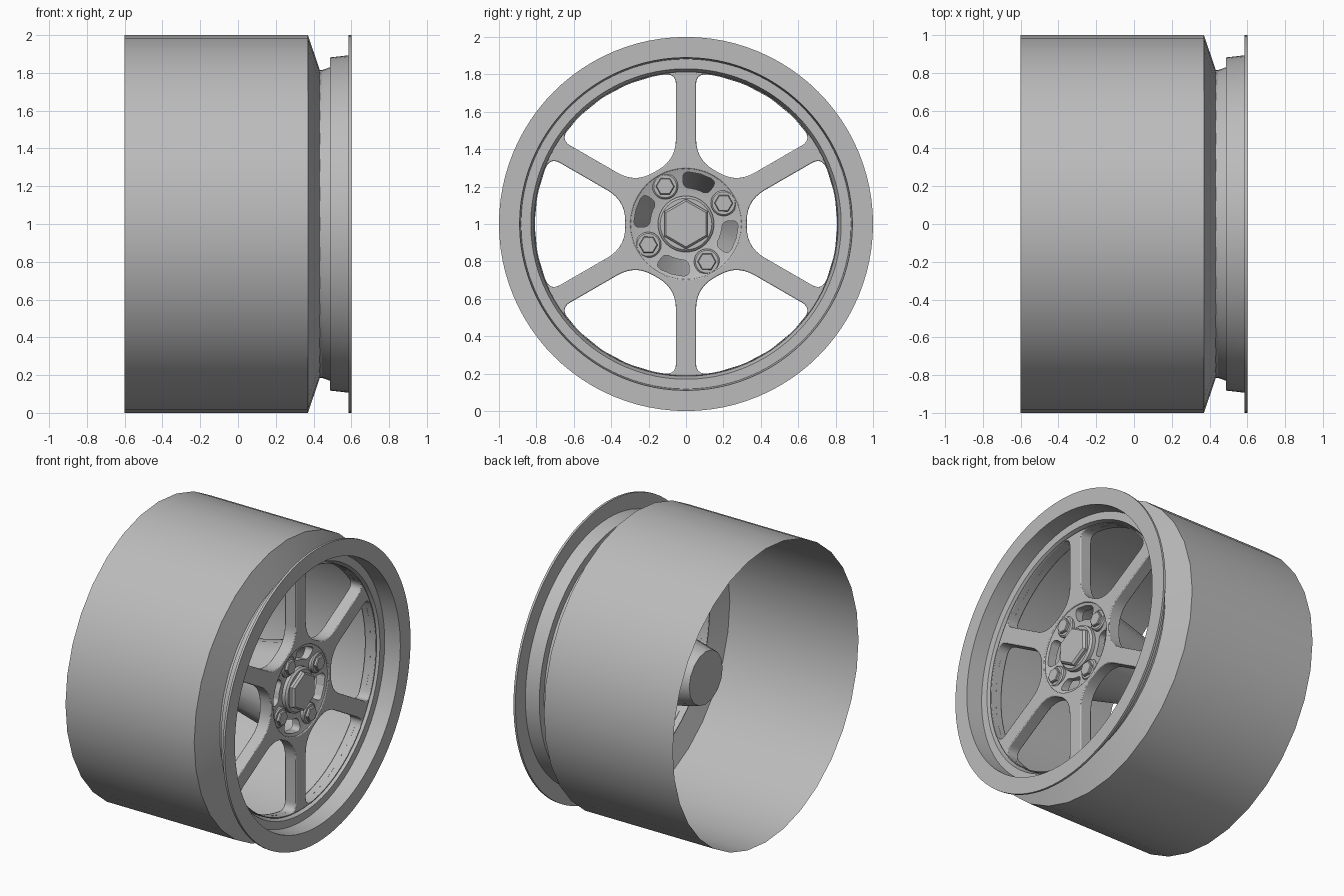
import bpy, bmesh, math
from mathutils import Matrix, Vector

cube = bpy.data.objects.get("Cube")
if cube:
    bpy.data.objects.remove(cube, do_unlink=True)

TAU = math.tau
# Parts are drawn flat (y, z) with height along x, on an axle at z = 1
AXLE = Matrix(((0, 0, 1, 0), (1, 0, 0, 0), (0, 1, 0, 1), (0, 0, 0, 1)))

mat = bpy.data.materials.new("satin grey")
mat.use_nodes = True
grey = (0.5, 0.5, 0.5, 1)
mat.diffuse_color = grey
mat.node_tree.nodes["Principled BSDF"].inputs["Base Color"].default_value = grey


def finish(name, bm, smooth=30):
    bmesh.ops.recalc_face_normals(bm, faces=bm.faces)
    mesh = bpy.data.meshes.new(name)
    bm.to_mesh(mesh)
    bm.free()
    mesh.materials.append(mat)
    obj = bpy.data.objects.new(name, mesh)
    bpy.context.collection.objects.link(obj)
    obj.matrix_world = AXLE
    if smooth:
        bpy.ops.object.select_all(action='DESELECT')
        obj.select_set(True)
        bpy.context.view_layer.objects.active = obj
        bpy.ops.object.shade_smooth_by_angle(angle=math.radians(smooth))
    return obj


def lathe(name, profile, segments, closed=False, smooth=30, turn=0, centre=(0, 0)):
    """Spin (radius, height) points round the axle."""
    bm = bmesh.new()
    verts = [bm.verts.new((r * math.cos(turn), r * math.sin(turn), h)) for r, h in profile]
    edges = [bm.edges.new(pair) for pair in zip(verts, verts[1:])]
    if closed:
        edges.append(bm.edges.new((verts[-1], verts[0])))
    bmesh.ops.spin(bm, geom=verts + edges, cent=(0, 0, 0), axis=(0, 0, 1),
                   angle=TAU, steps=segments, use_merge=True)
    bmesh.ops.remove_doubles(bm, verts=bm.verts, dist=1e-5)
    bmesh.ops.translate(bm, verts=bm.verts, vec=(*centre, 0))
    return finish(name, bm, smooth)


def polar(r, a):
    return Vector((r * math.cos(a), r * math.sin(a)))


def circle(r, n):
    return [polar(r, TAU * i / n) for i in range(n)]


def rotated(points, a):
    return [Matrix.Rotation(a, 2) @ p for p in points]


def corner(a, b, c, n=7):
    """Rounded corner from a to c with its tip at b."""
    return [a.lerp(b, i / n).lerp(b.lerp(c, i / n), i / n) for i in range(n + 1)]


def plate(bm, loops, low, high):
    """Fill outlines (with holes) and thicken them."""
    edges = []
    for loop in loops:
        vs = [bm.verts.new((*p, low)) for p in loop]
        edges += [bm.edges.new((v, vs[i - 1])) for i, v in enumerate(vs)]
    bmesh.ops.triangle_fill(bm, edges=edges, use_beauty=True, normal=(0, 0, 1))
    top = bmesh.ops.extrude_face_region(bm, geom=bm.faces[:])["geom"]
    moved = [v for v in top if isinstance(v, bmesh.types.BMVert)]
    bmesh.ops.translate(bm, verts=moved, vec=(0, 0, high - low))


def window():
    """Opening between two spokes, centred on the first axis."""
    half, outer, inner = 0.054, 0.808, 0.325
    ang = TAU / 12 - math.asin(half / outer)
    tip = polar(outer, ang)
    along = polar(1, TAU / 12)
    root = Vector((inner, inner * math.tan(TAU / 12) - half / math.cos(TAU / 12)))
    swing = ang - 0.08
    side = corner(Vector((inner, root.y * 0.12)), root, root + along * 0.11)
    side += corner(tip - along * 0.06, tip, polar(outer, swing))
    side += [polar(outer, swing * (1 - i / 10)) for i in range(1, 10)]
    mirror = [Vector((p.x, -p.y)) for p in reversed(side)]
    return side + [polar(outer, 0)] + mirror


def slot():
    """Curved slot with rounded ends, centred on the first axis."""
    r0, r1, a, cut = 0.193, 0.278, 0.35, 0.035
    side = [polar(r1, 0)] + corner(polar(r1, a - cut / r1), polar(r1, a), polar(r1 - cut, a))
    side += corner(polar(r0 + cut, a), polar(r0, a), polar(r0, a - cut / r0))
    side.append(polar(r0, 0))
    return side + [Vector((p.x, -p.y)) for p in reversed(side[1:-1])]


# Barrel and outer lip: open sheets
lathe("barrel", [(1, -0.6), (1, 0.37), (0.81, 0.435)], 32)
lathe("lip", [(0.81, 0.433), (0.83, 0.488), (0.882, 0.488), (0.893, 0.585),
              (0.9, 0.585), (1, 0.585), (1, 0.6), (0.89, 0.6), (0.882, 0.492)], 96)

# Six-spoke face
bm = bmesh.new()
plate(bm, [circle(0.814, 96), circle(0.296, 48)]
      + [rotated(window(), TAU * i / 6) for i in range(6)], 0.39, 0.475)
spokes = finish("spokes", bm)
bevel = spokes.modifiers.new("soft edges", 'BEVEL')
bevel.width = 0.01
bevel.segments = 2
bevel.limit_method = 'ANGLE'
bevel.angle_limit = math.radians(50)

# Dished hub face with four curved slots
dish = lathe("hub_dish", [(0.308, 0.471), (0.308, 0.4), (0.1, 0.4), (0.1, 0.437),
                          (0.17, 0.437), (0.27, 0.458)], 64, closed=True)
bm = bmesh.new()
for i in range(4):
    part = bmesh.new()
    plate(part, [rotated(slot(), math.radians(74) + TAU * i / 4)], 0.35, 0.55)
    temp = bpy.data.meshes.new("slot")
    part.to_mesh(temp)
    part.free()
    bm.from_mesh(temp)
    bpy.data.meshes.remove(temp)
cutter = finish("slot_cutter", bm, smooth=0)
cutter.hide_render = True
cutter.hide_set(True)
cut = dish.modifiers.new("slots", 'BOOLEAN')
cut.operation = 'DIFFERENCE'
cut.solver = 'EXACT'
cut.object = cutter

# Hollow tapered hub behind the face
lathe("hub_body", [(0.308, 0.41), (0.18, -0.15), (0, -0.15)], 16)

# Centre collar and hexagonal cap
lathe("cap_collar", [(0.15, 0.42), (0.15, 0.46), (0.138, 0.472), (0, 0.472)], 48)
lathe("hex_cap", [(0.134, 0.46), (0.134, 0.49), (0.122, 0.503), (0, 0.503)], 6,
      smooth=0, turn=TAU / 4)

# Four wheel bolts with hexagonal heads
for i in range(4):
    spot = polar(0.23, math.radians(29) + TAU * i / 4)
    lathe(f"bolt_collar_{i + 1}", [(0.069, 0.41), (0.069, 0.458), (0.061, 0.466), (0, 0.466)],
          24, centre=spot)
    lathe(f"bolt_head_{i + 1}", [(0.05, 0.46), (0.05, 0.48), (0.045, 0.485), (0, 0.485)],
          6, smooth=0, turn=TAU / 4 + math.radians(29), centre=spot)
